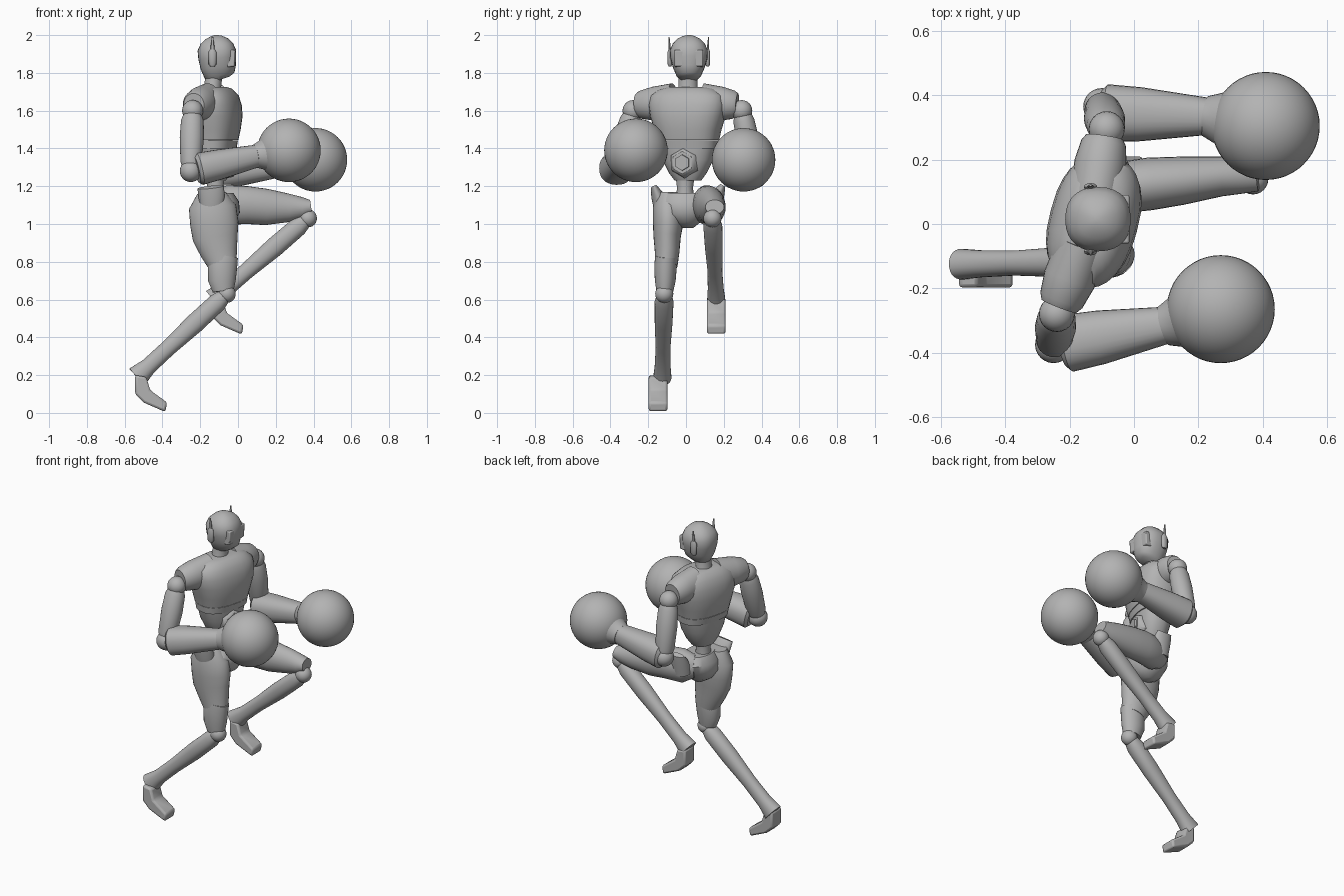
import bpy, bmesh, math
from mathutils import Vector

cube = bpy.data.objects.get("Cube")
if cube:
    bpy.data.objects.remove(cube, do_unlink=True)

grey = bpy.data.materials.new("plain_grey")
grey.use_nodes = True
grey.diffuse_color = (.45, .45, .45, 1)
grey.node_tree.nodes["Principled BSDF"].inputs["Base Color"].default_value = grey.diffuse_color

made = []
ACROSS = Vector((0, 1, 0))
TWIST = math.radians(-15)                      # shoulders turn to the right
FORWARD = Vector((math.cos(TWIST), math.sin(TWIST), 0))
LEFT = Vector((-math.sin(TWIST), math.cos(TWIST), 0))


def finish(name, bm):
    """Turn a bmesh into a named grey object."""
    bmesh.ops.recalc_face_normals(bm, faces=bm.faces)
    mesh = bpy.data.meshes.new(name)
    bm.to_mesh(mesh)
    bm.free()
    mesh.materials.append(grey)
    obj = bpy.data.objects.new(name, mesh)
    bpy.context.collection.objects.link(obj)
    made.append(obj)
    return obj


def loft(name, stations, side=ACROSS, sides=28, power=2.0):
    """Skin oval rings; a station is x, y, z, depth radius, side radius."""
    bm = bmesh.new()
    centres = [Vector(s[:3]) for s in stations]
    last = len(centres) - 1
    rings = []
    for i, (centre, station) in enumerate(zip(centres, stations)):
        along = (centres[min(i + 1, last)] - centres[max(i - 1, 0)]).normalized()
        depth = side.cross(along).normalized()
        wide = along.cross(depth)
        ring = []
        for k in range(sides):
            angle = math.tau * k / sides
            c, s = math.cos(angle), math.sin(angle)
            c = math.copysign(abs(c) ** (2 / power), c)
            s = math.copysign(abs(s) ** (2 / power), s)
            ring.append(bm.verts.new(centre + depth * c * station[3] + wide * s * station[4]))
        rings.append(ring)
    for low, high in zip(rings, rings[1:]):
        for k in range(sides):
            n = (k + 1) % sides
            bm.faces.new((low[k], low[n], high[n], high[k]))
    bm.faces.new(rings[0])
    bm.faces.new(rings[-1])
    return finish(name, bm)


def tube(name, start, end, profile, side=ACROSS, **options):
    """Loft along a straight line; profile holds position, depth and side radius."""
    a, b = Vector(start), Vector(end)
    return loft(name, [(*a.lerp(b, t), d, w) for t, d, w in profile], side, **options)


def ball(name, centre, radius, segments=24):
    bm = bmesh.new()
    bmesh.ops.create_uvsphere(bm, u_segments=segments, v_segments=segments // 2, radius=radius)
    bmesh.ops.translate(bm, verts=bm.verts, vec=centre)
    return finish(name, bm)


def prism(name, outline, y, half, bevel):
    """Extrude an x-z outline across the body."""
    bm = bmesh.new()
    face = bm.faces.new([bm.verts.new((x, y - half, z)) for x, z in outline])
    grown = bmesh.ops.extrude_face_region(bm, geom=[face])["geom"]
    bmesh.ops.translate(bm, vec=(0, 2 * half, 0),
                        verts=[v for v in grown if isinstance(v, bmesh.types.BMVert)])
    obj = finish(name, bm)
    mod = obj.modifiers.new("soft_edges", "BEVEL")
    mod.width = bevel
    mod.segments = 2
    return obj


# Head, visor, ears and neck
MID = .015
loft("head", [(x, MID, z, d, w) for x, z, d, w in (
    (-.09, 1.765, .05, .04), (-.097, 1.785, .08, .065), (-.104, 1.83, .094, .085),
    (-.11, 1.88, .1, .098), (-.112, 1.92, .102, .1), (-.112, 1.955, .086, .085),
    (-.113, 1.98, .06, .06), (-.114, 1.995, .03, .03), (-.114, 2, .01, .01))], power=2.3)
prism("visor", [(-.06, 1.83), (-.018, 1.835), (-.014, 1.92), (-.06, 1.925)], MID, .076, .006)
for word, sign in (("left", 1), ("right", -1)):
    y = MID + sign * .1
    loft(word + "_ear_pod", [(-.135, y, z, d, d * .6) for z, d in (
        (1.835, .012), (1.845, .02), (1.91, .021), (1.925, .012))], sides=12)
    tube(word + "_ear_spike", (-.135, y, 1.9), (-.135, y + sign * .005, 1.99),
         ((0, .014, .008), (1, .005, .003)), sides=8)
loft("neck", [(-.135, .01, 1.68, .055, .065), (-.135, .01, 1.72, .045, .05),
              (-.125, .012, 1.81, .045, .05)])

# Chest, waist and belly plate
CORE = Vector((-.125, .01, 0))


def trunk(name, rows, power):
    return loft(name, [(CORE.x, CORE.y, z, d, w) for z, d, w in rows], LEFT, power=power)


trunk("chest", ((1.445, .118, .165), (1.5, .13, .178), (1.57, .138, .2), (1.63, .132, .21),
                (1.68, .115, .2), (1.715, .085, .15), (1.725, .06, .1)), 2.5)
trunk("rib_band", ((1.4, .108, .158), (1.442, .116, .163)), 2.5)
trunk("abdomen", ((1.23, .06, .07), (1.27, .08, .1), (1.34, .098, .135), (1.405, .104, .152)), 2.3)
loft("waist_column", [(-.12, -.005, z, r, r) for z, r in ((1.1, .055), (1.19, .042), (1.25, .05))])
front = CORE + FORWARD * .06 + Vector((0, 0, 1.325))
tube("belly_plate", front, front + FORWARD * .055,
     ((0, .085, .085), (.8, .075, .075), (1, .06, .06)), LEFT, sides=6)
tube("belly_hub", front, front + FORWARD * .065, ((0, .05, .05), (1, .042, .042)), LEFT, sides=6)

# Arms with round gloves
ARMS = {
    "right": ((-.24, -.28, 1.6), (-.25, -.375, 1.28), (-.21, -.372, 1.29),
              (.1, -.315, 1.36), (.27, -.265, 1.39)),
    "left": ((-.085, .295, 1.6), (-.1, .365, 1.265), (-.09, .345, 1.27),
             (.23, .335, 1.31), (.41, .305, 1.34)),
}
for word, (shoulder, elbow, cuff, wrist, glove) in ARMS.items():
    sign = 1 if word == "left" else -1
    root = CORE + LEFT * sign * .08 + Vector((-.015, 0, 1.645))
    tip = Vector(shoulder) - LEFT * sign * .025 + Vector((0, 0, .03))
    tube(word + "_shoulder_sleeve", root, tip,
         ((0, .1, .08), (.55, .09, .082), (.9, .075, .07), (1, .062, .058)), FORWARD)
    ball(word + "_shoulder_joint", shoulder, .056)
    tube(word + "_upper_arm", shoulder, elbow,
         ((.08, .05, .048), (.16, .06, .056), (.45, .064, .06), (.85, .056, .056), (.95, .045, .045)))
    ball(word + "_elbow_joint", elbow, .058)
    tube(word + "_forearm", cuff, wrist,
         ((-.03, .07, .072), (.02, .086, .09), (.35, .08, .084), (1, .06, .058)), power=2.3)
    tube(word + "_glove_cuff", wrist, glove,
         ((-.05, .062, .062), (0, .066, .066), (.25, .085, .085), (.5, .13, .13)))
    ball(word + "_glove", glove, .168, 48)

# Pelvis and hip crests
loft("pelvis", [(-.1, y, z, d, w) for y, z, d, w in (
    (.01, .98, .03, .03), (.01, 1.01, .08, .08), (0, 1.06, .11, .13),
    (0, 1.12, .105, .15), (0, 1.165, .075, .11))])
loft("right_hip_crest", [(-.14, -.13, 1.08, .06, .04), (-.14, -.15, 1.15, .07, .035),
                         (-.145, -.17, 1.195, .07, .018)])
loft("left_hip_crest", [(-.07, .14, 1.08, .06, .05), (-.07, .17, 1.16, .06, .035),
                        (-.07, .195, 1.205, .05, .015)])

# Thighs
loft("right_thigh", [(-.14, -.095, 1.165, .075, .06), (-.135, -.095, 1.09, .125, .08),
                     (-.125, -.095, 1, .128, .08), (-.12, -.1, .93, .12, .072),
                     (-.1, -.1, .85, .098, .065), (-.08, -.105, .78, .075, .06)])
loft("right_thigh_cuff", [(-.075, -.105, .83, .075, .058), (-.082, -.108, .78, .078, .06),
                          (-.085, -.11, .7, .073, .055), (-.078, -.112, .645, .056, .045)])
loft("left_thigh", [(-.12, .08, 1.1, .07, .06), (-.06, .11, 1.1, .105, .08),
                    (.05, .125, 1.1, .1, .082), (.15, .135, 1.09, .096, .075),
                    (.27, .148, 1.085, .075, .062), (.34, .15, 1.085, .058, .055),
                    (.385, .152, 1.09, .038, .05)])

# Shins and feet
LEGS = {"right": ((-.06, -.115, .63), (-.535, -.125, .19), -.148),
        "left": ((.37, .14, 1.03), (-.13, .16, .6), .16)}
SOLE = ((-.01, .01), (.05, .0), (.07, -.07), (.16, -.135), (.15, -.185), (.035, -.135), (-.01, -.09))
for word, (knee, ankle, foot_y) in LEGS.items():
    ball(word + "_knee_joint", knee, .048)
    tube(word + "_shin", knee, ankle,
         ((.03, .038, .04), (.1, .05, .05), (.35, .052, .047), (.65, .043, .039),
          (.87, .044, .042), (1, .06, .048)), power=2.2)
    prism(word + "_foot", [(ankle[0] + x, ankle[2] + z) for x, z in SOLE], foot_y, .05, .012)

# Smooth shading with crisp edges
bpy.ops.object.select_all(action="DESELECT")
for obj in made:
    obj.select_set(True)
bpy.context.view_layer.objects.active = made[0]
bpy.ops.object.shade_smooth_by_angle(angle=math.radians(40))
